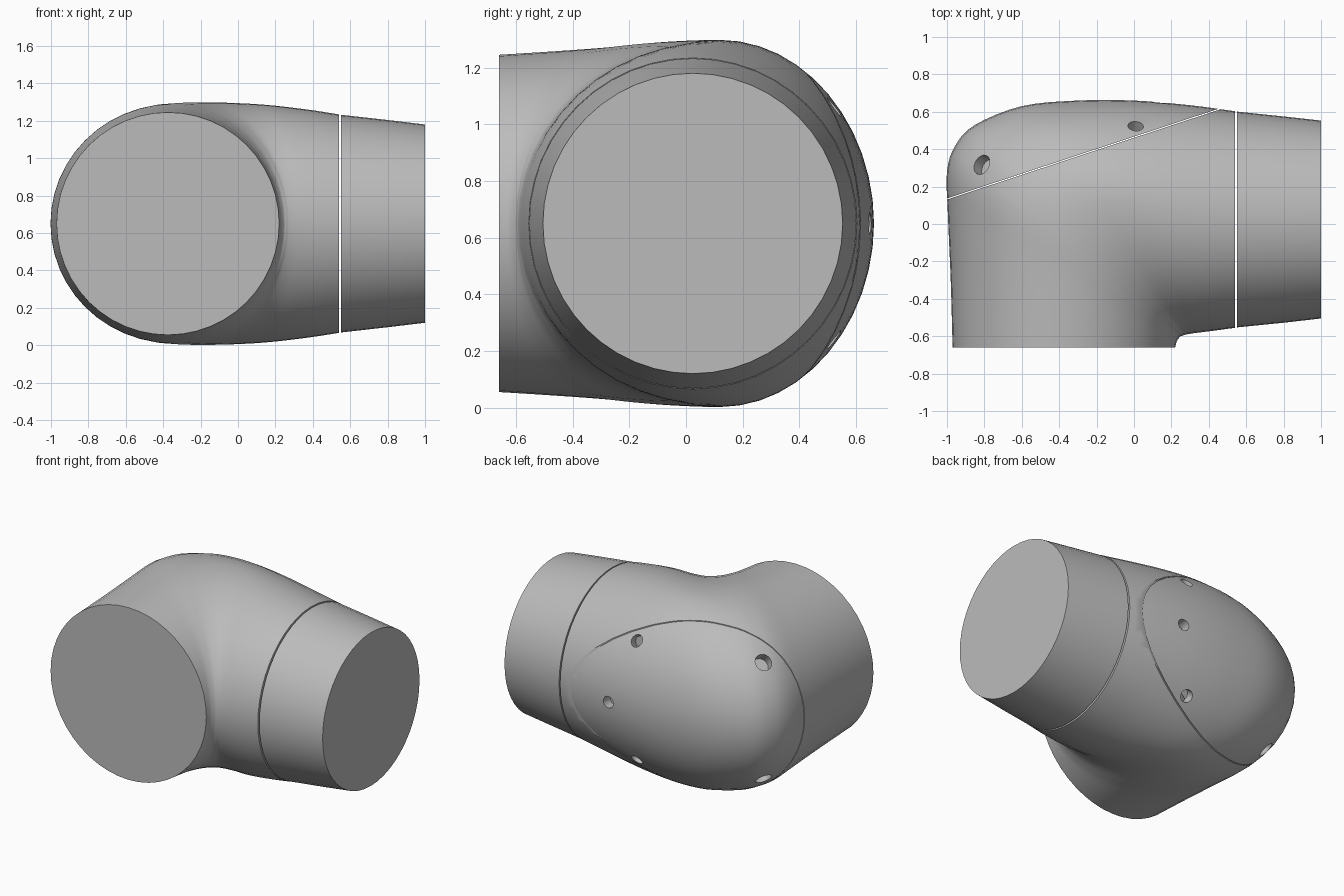
import bpy, bmesh, math
from mathutils import Matrix, Vector
from mathutils.bvhtree import BVHTree

cube = bpy.data.objects.get("Cube")
if cube:
    bpy.data.objects.remove(cube, do_unlink=True)

MID_Z = 0.65
SIDES = 48

grey = bpy.data.materials.new("plain grey")
grey.use_nodes = True
grey.diffuse_color = (0.5, 0.5, 0.5, 1)
grey.node_tree.nodes["Principled BSDF"].inputs["Base Color"].default_value = (0.5, 0.5, 0.5, 1)


def catmull(a, b, c, d, t):
    return 0.5 * (2 * b + (c - a) * t + (2 * a - 5 * b + 4 * c - d) * t * t
                  + (3 * b - a - 3 * c + d) * t ** 3)


def smooth_stations(rows, steps):
    """Refine the station list with a smooth curve through every row."""
    out = []
    for i in range(len(rows) - 1):
        quad = [rows[max(0, min(len(rows) - 1, i + k))] for k in (-1, 0, 1, 2)]
        for s in range(steps):
            out.append([catmull(*col, s / steps) for col in zip(*quad)])
    return out + [rows[-1]]


def loft(rows):
    """Skin capped rings; row = inner xy, outer xy, ridge xy, half height."""
    bm = bmesh.new()
    rings = []
    for ix, iy, ox, oy, cx, cy, h in rows:
        mid = Vector((cx, cy, MID_Z))
        inner = Vector((ix, iy, MID_Z)) - mid
        outer = Vector((ox, oy, MID_Z)) - mid
        ring = []
        for k in range(SIDES):
            a = math.tau * k / SIDES
            c = math.cos(a)
            side = outer * c if c > 0 else inner * -c
            ring.append(bm.verts.new(mid + side + Vector((0, 0, h * math.sin(a)))))
        rings.append(ring)
    for r, s in zip(rings, rings[1:]):
        for k in range(SIDES):
            n = (k + 1) % SIDES
            bm.faces.new((r[k], r[n], s[n], s[k]))
    bm.faces.new(rings[0])
    bm.faces.new(rings[-1])
    bmesh.ops.recalc_face_normals(bm, faces=bm.faces)
    return bm


def finish(bm, name):
    mesh = bpy.data.meshes.new(name)
    bm.to_mesh(mesh)
    obj = bpy.data.objects.new(name, mesh)
    bpy.context.collection.objects.link(obj)
    mesh.materials.append(grey)
    return obj


def shade(obj):
    bpy.ops.object.select_all(action="DESELECT")
    obj.select_set(True)
    bpy.context.view_layer.objects.active = obj
    bpy.ops.object.shade_smooth_by_angle(angle=math.radians(35))


def cut(bm, point, normal):
    """Remove everything on the normal side and close the cut."""
    geom = bm.verts[:] + bm.edges[:] + bm.faces[:]
    res = bmesh.ops.bisect_plane(bm, geom=geom, plane_co=point, plane_no=normal,
                                 clear_outer=True)
    edges = [e for e in res["geom_cut"] if isinstance(e, bmesh.types.BMEdge)]
    bmesh.ops.edgeloop_fill(bm, edges=edges)
    bmesh.ops.recalc_face_normals(bm, faces=bm.faces)


# Elbow shell: rings fan around the tight inner corner
stations = [
    (0.22, -0.66, -0.97, -0.66, -0.375, -0.66, 0.595),
    (0.225, -0.64, -0.98, -0.3, -0.375, -0.47, 0.607),
    (0.23, -0.625, -0.995, 0.05, -0.375, -0.29, 0.62),
    (0.24, -0.61, -1.0, 0.28, -0.37, -0.16, 0.633),
    (0.25, -0.6, -0.955, 0.42, -0.36, -0.08, 0.64),
    (0.26, -0.597, -0.85, 0.53, -0.32, 0.01, 0.645),
    (0.27, -0.593, -0.6, 0.63, -0.22, 0.1, 0.648),
    (0.3, -0.587, -0.3, 0.66, -0.05, 0.12, 0.646),
    (0.35, -0.58, 0.0, 0.66, 0.15, 0.08, 0.635),
    (0.43, -0.57, 0.3, 0.635, 0.37, 0.04, 0.61),
    (0.54, -0.555, 0.54, 0.603, 0.54, 0.024, 0.584),
]
shell = loft(smooth_stations(stations, 4))
surface = BVHTree.FromBMesh(shell)

# Slanted seam splits the shell into main body and rear cover
seam_point = Vector((-0.8, 0.2, MID_Z))
seam_normal = Vector((-0.33, 1, 0)).normalized()
rear = shell.copy()
cut(shell, seam_point - seam_normal * 0.003, seam_normal)
cut(rear, seam_point + seam_normal * 0.003, -seam_normal)
body = finish(shell, "elbow_body")
cover = finish(rear, "rear_cover")

# Screw holes: two mirrored pairs and one in the middle of the cover
holes = [(0.14, 0.66, 0.0, 0.04)]
for sign in (1, -1):
    holes += [(-0.82, 0.32, 0.41 * sign, 0.055), (0.01, 0.535, 0.42 * sign, 0.042)]
drill = bmesh.new()
for x, y, dz, radius in holes:
    spot, normal, _, _ = surface.find_nearest(Vector((x, y, MID_Z + dz)))
    matrix = Matrix.Translation(spot) @ normal.to_track_quat("Z", "Y").to_matrix().to_4x4()
    bmesh.ops.create_cone(drill, cap_ends=True, segments=16, radius1=radius,
                          radius2=radius, depth=0.14, matrix=matrix)
cutter = finish(drill, "screw_hole_cutter")
cutter.hide_render = True
mod = cover.modifiers.new("screw holes", "BOOLEAN")
mod.operation = "DIFFERENCE"
mod.solver = "EXACT"
mod.object = cutter
bpy.context.view_layer.objects.active = cover
bpy.ops.object.modifier_apply(modifier=mod.name)
bpy.data.objects.remove(cutter, do_unlink=True)

# Tapered end collar, separated from the body by a thin gap
collar = finish(loft([
    (0.55, -0.553, 0.55, 0.601, 0.55, 0.024, 0.582),
    (0.8, -0.528, 0.8, 0.575, 0.8, 0.023, 0.554),
    (1.0, -0.505, 1.0, 0.553, 1.0, 0.024, 0.53),
]), "end_collar")

for part in (body, cover, collar):
    shade(part)
